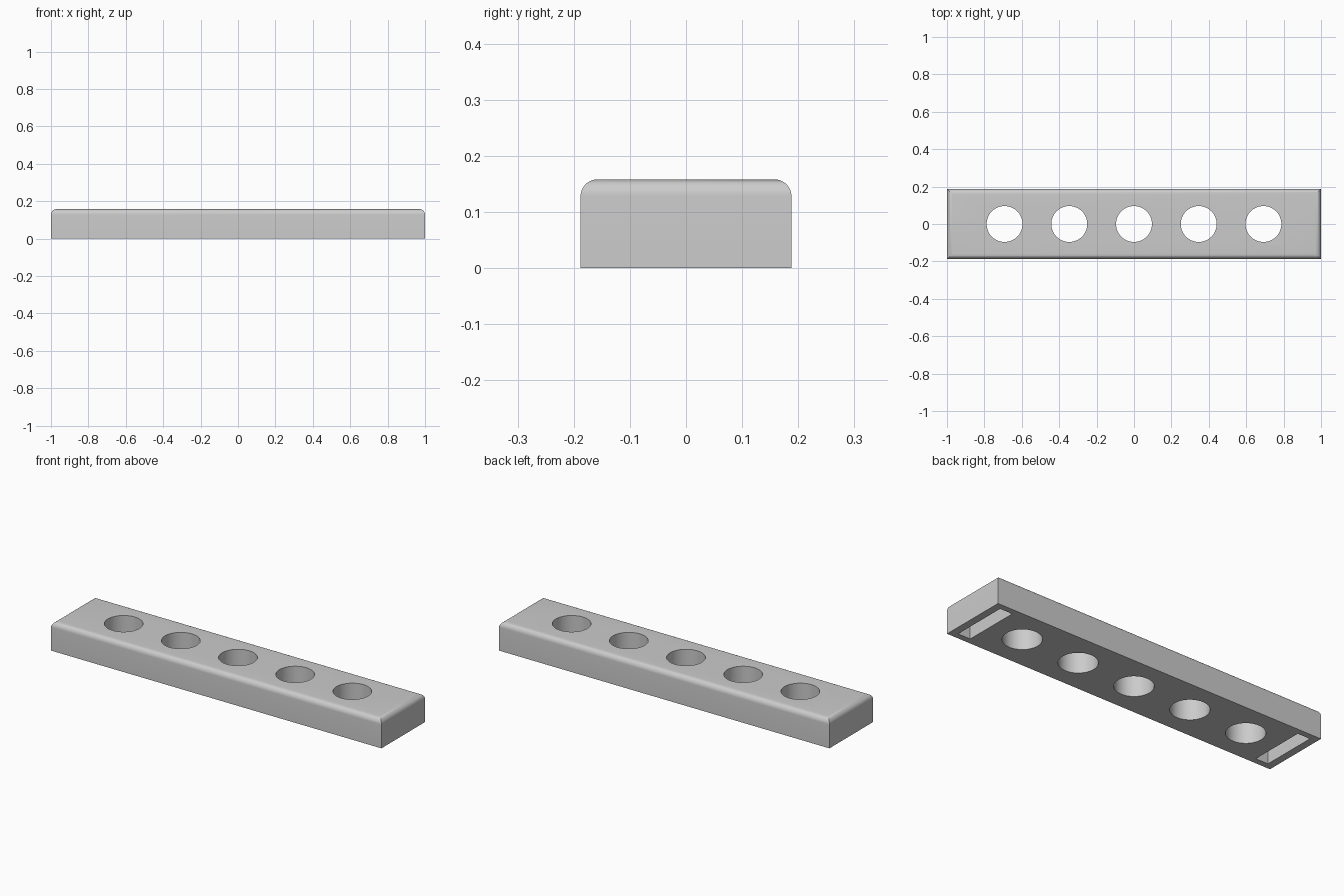
import bpy, bmesh, math

cube = bpy.data.objects.get("Cube")
if cube:
    bpy.data.objects.remove(cube, do_unlink=True)

LENGTH, WIDTH, HEIGHT = 2.0, 0.376, 0.158
ROUND = 0.03
HOLE_RADIUS, HOLE_SPACING = 0.096, 0.346
SLOT_WIDTH, SLOT_LENGTH, SLOT_DEPTH, SLOT_X = 0.075, 0.31, 0.1, 0.922

grey = bpy.data.materials.new("light grey")
grey.use_nodes = True
grey.diffuse_color = (0.6, 0.6, 0.6, 1)
grey.node_tree.nodes["Principled BSDF"].inputs["Base Color"].default_value = (0.6, 0.6, 0.6, 1)


def box(name, size, location):
    bpy.ops.mesh.primitive_cube_add(size=1, location=location)
    ob = bpy.context.object
    ob.name = name
    ob.scale = size
    bpy.ops.object.transform_apply(location=True, rotation=False, scale=True)
    ob.data.materials.append(grey)
    return ob


# Bar with its four top edges rounded
bar = box("rack_bar", (LENGTH, WIDTH, HEIGHT), (0, 0, HEIGHT / 2))
bm = bmesh.new()
bm.from_mesh(bar.data)
top_edges = [e for e in bm.edges if all(v.co.z > HEIGHT / 2 for v in e.verts)]
bmesh.ops.bevel(bm, geom=top_edges, offset=ROUND, offset_type='OFFSET',
                segments=8, profile=0.5, affect='EDGES')
bm.to_mesh(bar.data)
bm.free()

cutters = []

# Row of round through holes
for i in range(-2, 3):
    bpy.ops.mesh.primitive_cylinder_add(vertices=64, radius=HOLE_RADIUS, depth=1,
                                        location=(i * HOLE_SPACING, 0, 0))
    hole = bpy.context.object
    hole.name = "hole_cutter"
    hole.data.materials.append(grey)
    cutters.append(hole)

# Blind slot in the underside at each end
for side in (-1, 1):
    cutters.append(box("slot_cutter", (SLOT_WIDTH, SLOT_LENGTH, SLOT_DEPTH * 2),
                       (side * SLOT_X, 0, 0)))

bpy.context.view_layer.objects.active = bar
for cutter in cutters:
    cutter.hide_render = True
    cut = bar.modifiers.new("cut", 'BOOLEAN')
    cut.operation = 'DIFFERENCE'
    cut.solver = 'EXACT'
    cut.object = cutter
    bpy.ops.object.modifier_apply(modifier=cut.name)
    bpy.data.objects.remove(cutter, do_unlink=True)

# Smooth rounds and bores, sharp rims
bpy.ops.object.select_all(action='DESELECT')
bar.select_set(True)
bpy.ops.object.shade_smooth_by_angle(angle=math.radians(30))
